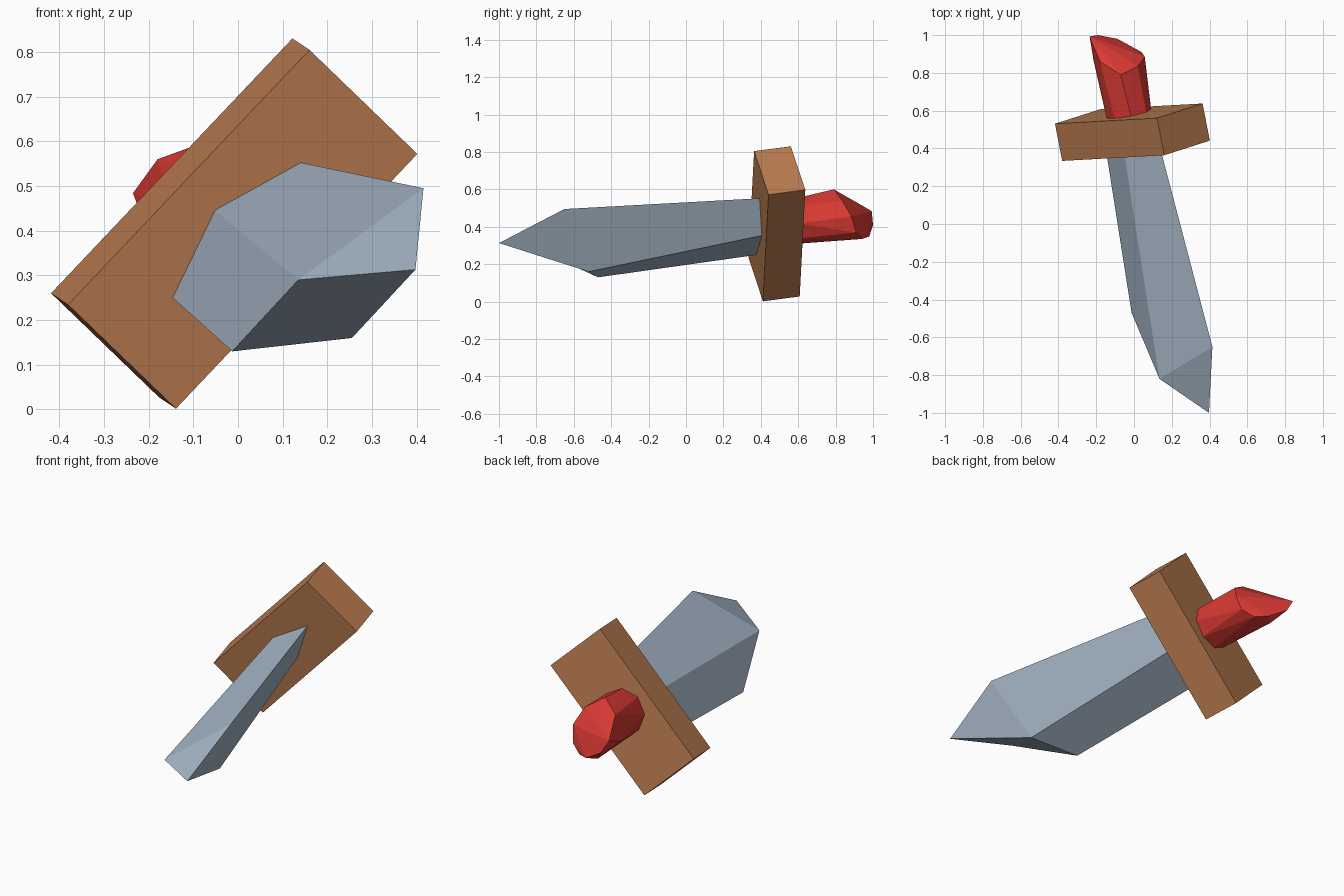
import bpy, bmesh, math
from mathutils import Vector

if "Cube" in bpy.data.objects:
    bpy.data.objects.remove(bpy.data.objects["Cube"])


def material(name, rgb):
    m = bpy.data.materials.new(name)
    m.diffuse_color = (*rgb, 1)
    m.use_nodes = True
    m.node_tree.nodes["Principled BSDF"].inputs["Base Color"].default_value = m.diffuse_color
    return m


def finish(bm, name, mat):
    bmesh.ops.recalc_face_normals(bm, faces=bm.faces[:])
    mesh = bpy.data.meshes.new(name)
    bm.to_mesh(mesh)
    bm.free()
    mesh.materials.append(mat)
    ob = bpy.data.objects.new(name, mesh)
    bpy.context.collection.objects.link(ob)
    return ob


steel = material("steel_grey", (0.38, 0.47, 0.57))
wood = material("brown", (0.49, 0.20, 0.08))
red = material("red", (0.72, 0.042, 0.034))

# Tilted frame of the sword: guard length, guard width, handle direction
U = Vector((0.54, 0.03, 0.57)).normalized()
W = Vector((-0.037, 0.197, 0.027))
W = (W - U * W.dot(U)).normalized()
V = W.cross(U)
C = Vector((-0.0085, 0.486, 0.416))
SIZE = (0.786, 0.344, 0.202)

# Guard: a tilted box
bm = bmesh.new()
bmesh.ops.create_cube(bm, size=1)
for v in bm.verts:
    v.co = C + U * v.co.x * SIZE[0] + V * v.co.y * SIZE[1] + W * v.co.z * SIZE[2]
finish(bm, "guard", wood)

# Blade: diamond section, flared and cut to a slanted point
root = [(-0.145, 0.377, 0.25), (-0.05, 0.368, 0.445),
        (0.14, 0.39, 0.55), (0.07, 0.403, 0.355)]
end = [(-0.013, -0.47, 0.13), (0.135, -0.82, 0.29),
       (0.415, -0.65, 0.495), (0.255, -0.52, 0.16)]
bm = bmesh.new()
a = [bm.verts.new(Vector(p) + W * 0.03) for p in root]
b = [bm.verts.new(p) for p in end]
tip = bm.verts.new((0.397, -1.0, 0.313))
for i in range(4):
    j = (i + 1) % 4
    bm.faces.new((a[i], a[j], b[j], b[i]))
bm.faces.new(a)
bm.faces.new((b[1], b[2], tip))
bm.faces.new((b[2], b[3], tip))
bm.faces.new((b[3], b[0], b[1], tip))
finish(bm, "blade", steel)

# Handle: eight-sided grip with an obliquely faceted end
bm = bmesh.new()
base = C + W * 0.09
for k in range(8):
    t = math.radians(6.5 + 45 * k)
    bm.verts.new(base + 0.12 * (U * math.cos(t) + V * math.sin(t)))
shoulder = [(-0.07, 0.79, 0.60), (0.02, 0.835, 0.54), (0.057, 0.885, 0.455),
            (0.04, 0.91, 0.37), (-0.02, 0.94, 0.335), (-0.13, 0.94, 0.34),
            (-0.215, 0.87, 0.43), (-0.18, 0.86, 0.56)]
pommel_end = [(-0.235, 0.993, 0.484), (-0.19, 1.0, 0.41), (-0.087, 0.98, 0.348)]
for p in shoulder + pommel_end:
    bm.verts.new(p)
res = bmesh.ops.convex_hull(bm, input=bm.verts[:])
loose = [v for v in bm.verts if not v.link_faces]
bmesh.ops.delete(bm, geom=loose, context='VERTS')
finish(bm, "handle", red)
